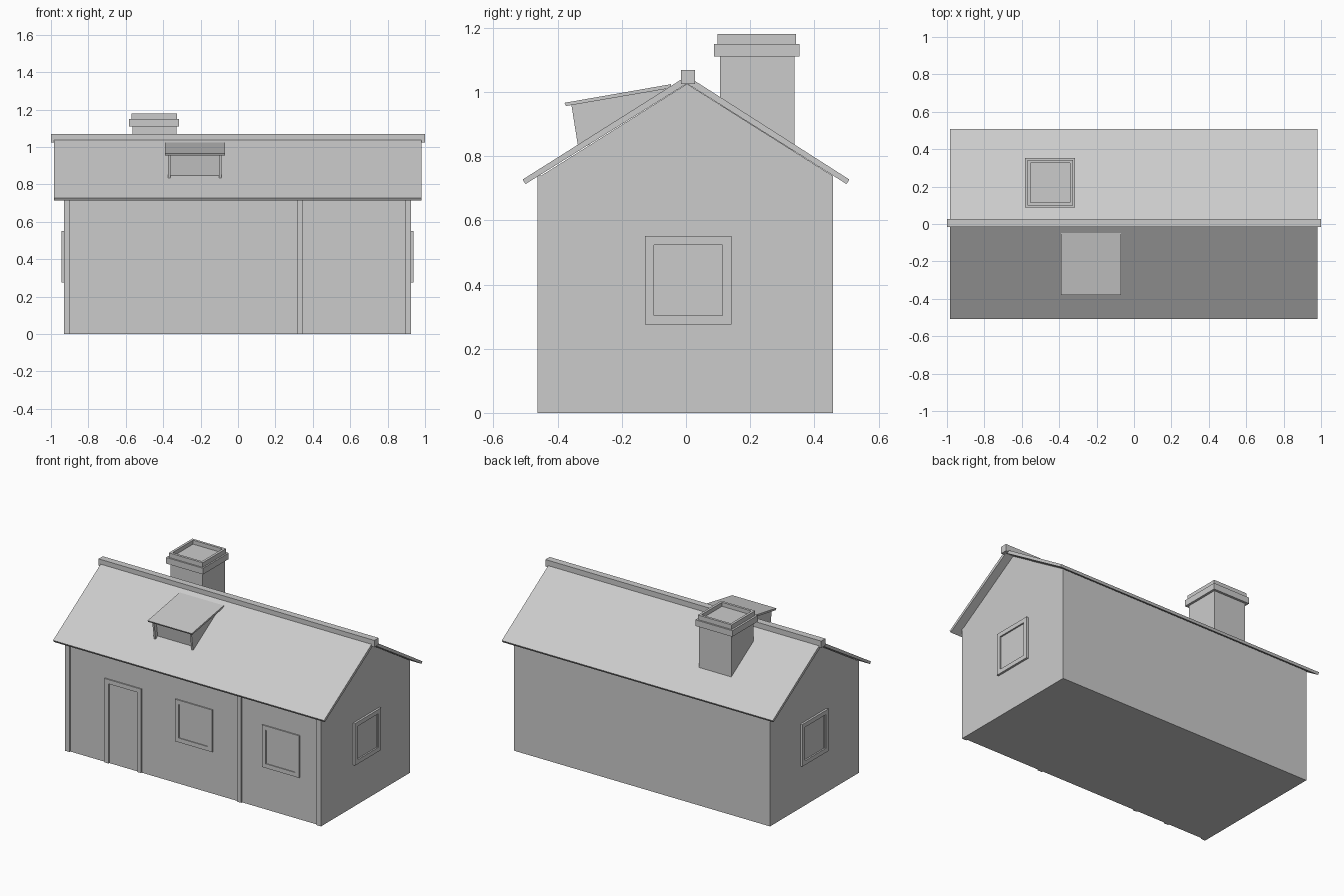
import bpy, bmesh
from math import pi
from mathutils import Matrix, Vector

cube = bpy.data.objects.get("Cube")
if cube:
    bpy.data.objects.remove(cube, do_unlink=True)

grey = bpy.data.materials.new("plain grey")
grey.use_nodes = True
grey.diffuse_color = (0.6, 0.6, 0.6, 1)
grey.node_tree.nodes["Principled BSDF"].inputs["Base Color"].default_value = (0.6, 0.6, 0.6, 1)


def finish(name, bm, matrix=None):
    bmesh.ops.recalc_face_normals(bm, faces=bm.faces)
    if matrix:
        bm.transform(matrix)
    mesh = bpy.data.meshes.new(name)
    bm.to_mesh(mesh)
    bm.free()
    mesh.materials.append(grey)
    obj = bpy.data.objects.new(name, mesh)
    bpy.context.collection.objects.link(obj)
    return obj


def extrude(name, points, offset):
    """Sweep a closed outline along an offset."""
    bm = bmesh.new()
    face = bm.faces.new([bm.verts.new(p) for p in points])
    swept = bmesh.ops.extrude_face_region(bm, geom=[face], use_keep_orig=True)
    moved = [g for g in swept["geom"] if isinstance(g, bmesh.types.BMVert)]
    bmesh.ops.translate(bm, verts=moved, vec=offset)
    return finish(name, bm)


def prism(name, outline, x0, x1):
    """Side outline (y, z) swept along x."""
    return extrude(name, [(x0, y, z) for y, z in outline], (x1 - x0, 0, 0))


def box(name, low, high, rim=0, depth=0, rim_side=(0, 0, 1), matrix=None):
    """Box, optionally with one side sunk inside a rim."""
    low, high = Vector(low), Vector(high)
    bm = bmesh.new()
    size = Matrix.Diagonal((*(high - low), 1))
    bmesh.ops.create_cube(bm, size=1, matrix=Matrix.Translation((low + high) / 2) @ size)
    if rim:
        bm.normal_update()
        face = max(bm.faces, key=lambda f: f.normal.dot(Vector(rim_side)))
        bmesh.ops.inset_region(bm, faces=[face], thickness=rim, use_even_offset=True)
        bmesh.ops.inset_region(bm, faces=[face], thickness=0, depth=-depth)
    return finish(name, bm, matrix)


# House body with gables
FRONT, BACK, MID = -0.453, 0.458, 0.003
prism("house_walls", [(FRONT, 0), (BACK, 0), (BACK, 0.738), (MID, 1.025), (FRONT, 0.738)], -0.93, 0.925)

# Pitched roof and ridge beam
prism("roof", [(-0.509, 0.727), (MID, 1.05), (0.509, 0.727), (0.5, 0.713),
               (MID, 1.026), (-0.5, 0.713)], -0.985, 0.98)
box("ridge_beam", (-1, -0.016, 1.024), (1, 0.028, 1.069))

# Front wall posts
for label, x in (("right", -0.93), ("middle", 0.315), ("left", 0.893)):
    box(label + "_wall_post", (x, -0.462, 0), (x + 0.032, FRONT + 0.01, 0.739))

# Door surround, open at the ground
arch = [(-0.647, 0), (-0.647, 0.55), (-0.38, 0.55), (-0.38, 0),
        (-0.406, 0), (-0.406, 0.522), (-0.615, 0.522), (-0.615, 0)]
extrude("door_frame", [(x, -0.461, z) for x, z in arch], (0, 0.012, 0))


# Windows: framed panel with a slim sash bar
def window(name, place, angle, out):
    matrix = Matrix.Translation(place) @ Matrix.Rotation(angle, 4, "Z")
    box(name, (-0.135, -out, -0.138), (0.135, 0.01, 0.138), 0.028, out * 0.7, (0, -1, 0), matrix)
    box(name + "_sash", (0.099, -out * 0.6, -0.11), (0.107, 0, 0.11), matrix=matrix)


window("front_middle_window", (0, FRONT, 0.413), 0, 0.008)
window("front_left_window", (0.631, FRONT, 0.413), 0, 0.008)
window("left_gable_window", (0.925, 0.007, 0.413), pi / 2, 0.014)
window("right_gable_window", (-0.93, 0.007, 0.413), -pi / 2, 0.014)

# Chimney with collar and hollow top
box("chimney_stack", (-0.565, 0.106, 0.7), (-0.33, 0.338, 1.12))
box("chimney_collar", (-0.583, 0.088, 1.11), (-0.315, 0.353, 1.15))
box("chimney_top", (-0.57, 0.098, 1.15), (-0.325, 0.342, 1.18), 0.016, 0.026)

# Dormer: lean-to roof, cheeks and recessed front
prism("dormer_roof", [(-0.379, 0.966), (-0.047, 1.024), (-0.047, 1.012), (-0.374, 0.956)], -0.39, -0.07)
cheek = [(-0.357, 0.96), (-0.337, 0.834), (-0.2, 0.9), (-0.06, 0.99), (-0.06, 1.011)]
for label, x in (("right", -0.373), ("left", -0.101)):
    prism(label + "_dormer_cheek", cheek, x, x + 0.012)
prism("dormer_front", [(-0.334, 0.962), (-0.314, 0.835), (-0.3, 0.835), (-0.3, 0.966)], -0.365, -0.095)
